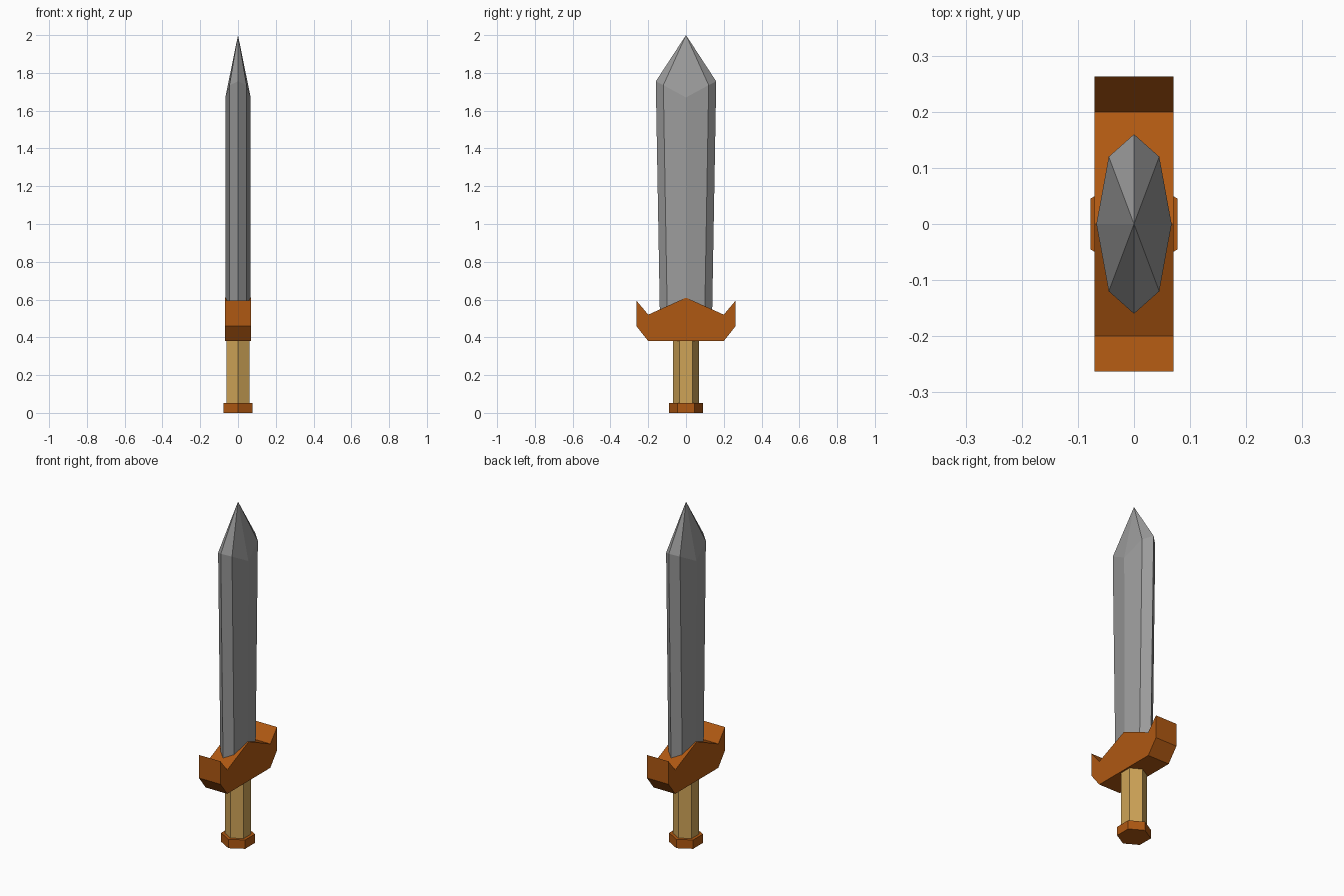
import bpy, bmesh
from math import sin, cos, pi

cube = bpy.data.objects.get("Cube")
if cube:
    bpy.data.objects.remove(cube)


def material(name, rgb):
    mat = bpy.data.materials.new(name)
    mat.use_nodes = True
    mat.diffuse_color = (*rgb, 1)
    bsdf = next(n for n in mat.node_tree.nodes if n.type == 'BSDF_PRINCIPLED')
    bsdf.inputs["Base Color"].default_value = (*rgb, 1)
    return mat


steel = material("steel grey", (0.33, 0.33, 0.33))
copper = material("copper brown", (0.43, 0.098, 0.006))
wood = material("pale wood", (0.62, 0.37, 0.095))


def loft(name, rings, mat, apex=None):
    """Join rings of points into a closed solid, ending in a cap or a point."""
    bm = bmesh.new()
    loops = [[bm.verts.new(p) for p in ring] for ring in rings]
    count = len(loops[0])
    for low, high in zip(loops, loops[1:]):
        for i in range(count):
            j = (i + 1) % count
            bm.faces.new((low[i], low[j], high[j], high[i]))
    bm.faces.new(loops[0][::-1])
    top = loops[-1]
    if apex:
        tip = bm.verts.new(apex)
        for i in range(count):
            bm.faces.new((top[i], top[(i + 1) % count], tip))
    else:
        bm.faces.new(top)
    bmesh.ops.recalc_face_normals(bm, faces=bm.faces)
    mesh = bpy.data.meshes.new(name)
    bm.to_mesh(mesh)
    bm.free()
    mesh.materials.append(mat)
    obj = bpy.data.objects.new(name, mesh)
    bpy.context.collection.objects.link(obj)
    return obj


def hexagon(radius, z):
    return [(radius * sin(k * pi / 3), radius * cos(k * pi / 3), z) for k in range(6)]


def blade_ring(ridge, edge, shoulder, z_ridge, z_shoulder, z_edge):
    """Eight-sided section: two cutting edges, two ridges, four shoulders."""
    half = [(0, -edge, z_edge), (0.045, -shoulder, z_shoulder),
            (ridge, 0, z_ridge), (0.045, shoulder, z_shoulder)]
    return half + [(-x, -y, z) for x, y, z in half]


# Pommel and grip
loft("pommel", [hexagon(0.09, 0), hexagon(0.09, 0.052)], copper)
loft("grip", [hexagon(0.07, 0.04), hexagon(0.07, 0.40)], wood)

# Crossguard: mirrored side profile extruded across the width
side = [(0.2, 0.38), (0.263, 0.46), (0.263, 0.595), (0.2, 0.52)]
profile = side + [(0, 0.61)] + [(-y, z) for y, z in reversed(side)]
loft("crossguard", [[(x, y, z) for y, z in profile] for x in (-0.07, 0.07)], copper)

# Blade: widens upward, then closes to a faceted point
loft("blade",
     [blade_ring(0.065, 0.137, 0.098, 0.45, 0.45, 0.45),
      blade_ring(0.067, 0.16, 0.12, 1.67, 1.735, 1.755)],
     steel, apex=(0, 0, 2))
